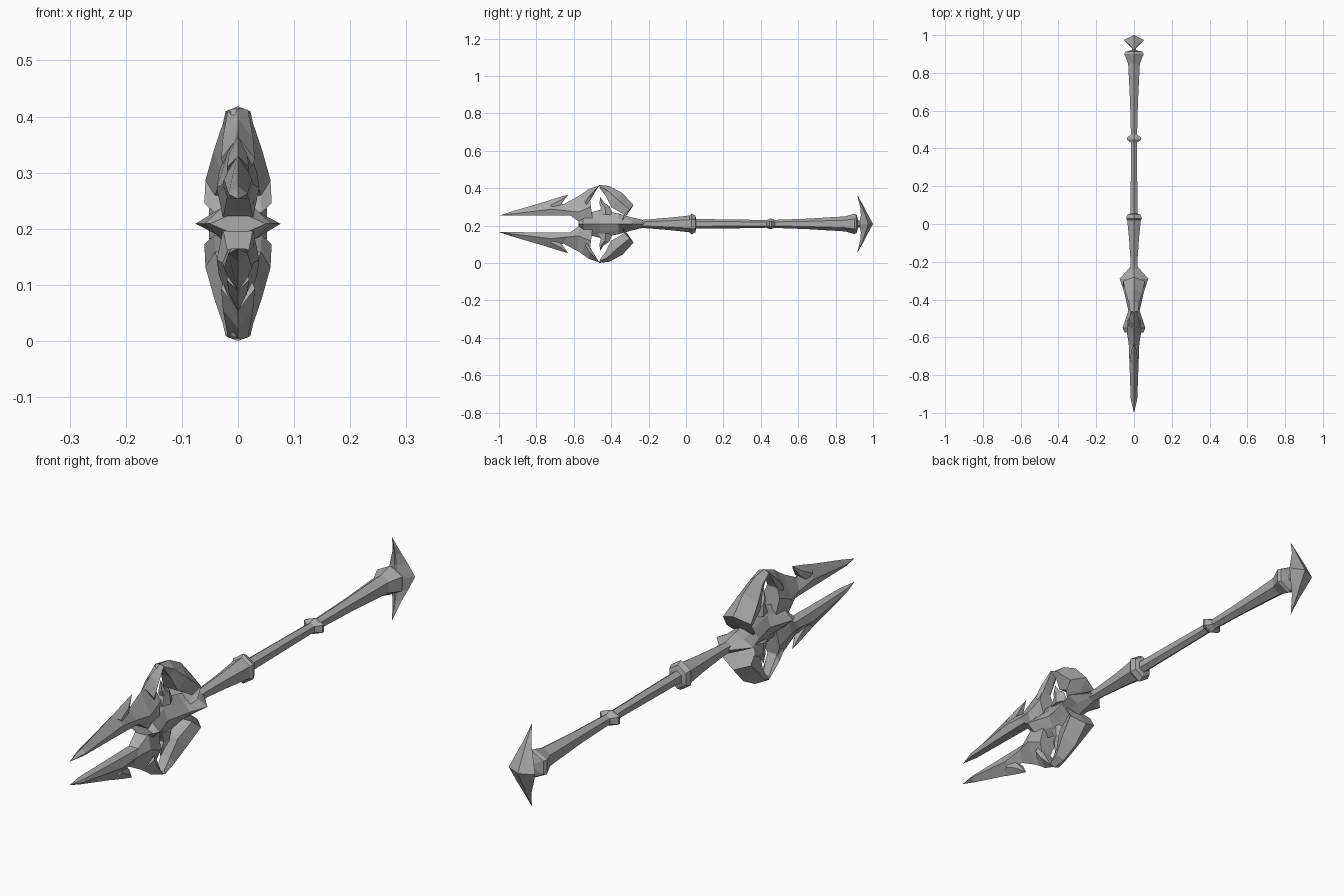
import bpy, bmesh

CZ = 0.209  # height of the long axis

cube = bpy.data.objects.get("Cube")
if cube:
    bpy.data.objects.remove(cube, do_unlink=True)

steel = bpy.data.materials.new("grey steel")
steel.use_nodes = True
steel.diffuse_color = (0.4, 0.4, 0.4, 1)
steel.node_tree.nodes["Principled BSDF"].inputs["Base Color"].default_value = (0.4, 0.4, 0.4, 1)


def loft(name, rings):
    """Skin a list of equal-length point rings and cap both ends."""
    bm = bmesh.new()
    rows = [[bm.verts.new(p) for p in ring] for ring in rings]
    n = len(rows[0])
    for a, b in zip(rows, rows[1:]):
        for i in range(n):
            j = (i + 1) % n
            bm.faces.new((a[i], a[j], b[j], b[i]))
    bm.faces.new(rows[0])
    bm.faces.new(rows[-1])
    bmesh.ops.remove_doubles(bm, verts=bm.verts, dist=0.0005)
    bmesh.ops.recalc_face_normals(bm, faces=bm.faces)
    mesh = bpy.data.meshes.new(name)
    bm.to_mesh(mesh)
    bm.free()
    mesh.materials.append(steel)
    obj = bpy.data.objects.new(name, mesh)
    bpy.context.collection.objects.link(obj)


HEX = [(0, 1), (1, .5), (1, -.5), (0, -1), (-1, -.5), (-1, .5)]
STAR = [(0, 1), (.5, .55), (1, 0), (.5, -.55), (0, -1), (-.5, -.55), (-1, 0), (-.5, .55)]


def spindle(name, section, stations):
    """Stations along the axis: y, half width, half height."""
    loft(name, [[(x * hx, y, CZ + z * hz) for x, z in section] for y, hx, hz in stations])


def blade_pair(name, stations, ridge=.6, inner=.7):
    """Stations: outer edge (y, z), inner edge (y, z), half width; z is above the axis."""
    for side, sign in (("upper", 1), ("lower", -1)):
        rings = []
        for oy, oz, iy, iz, w in stations:
            my, mz = oy + (iy - oy) * ridge, oz + (iz - oz) * ridge
            section = [(0, oy, oz), (w, my, mz), (w * inner, iy, iz),
                       (-w * inner, iy, iz), (-w, my, mz)]
            rings.append([(x, y, CZ + sign * z) for x, y, z in section])
        loft(side + "_" + name, rings)


# Handle with its collars
spindle("front_shaft", HEX, [(-.27, .018, .02), (-.2, .018, .024), (-.08, .026, .034),
                             (.02, .036, .045), (.03, .042, .056), (.05, .034, .045),
                             (.055, .018, .025)])
spindle("grip", HEX, [(.04, .019, .026), (.25, .017, .024), (.45, .016, .02)])
spindle("grip_ring", HEX, [(.43, .016, .02), (.447, .038, .028), (.456, .038, .028), (.475, .016, .02)])
spindle("rear_shaft", HEX, [(.46, .016, .021), (.65, .021, .028), (.85, .031, .04),
                            (.9, .052, .054), (.912, .046, .05), (.92, .012, .02), (.95, .01, .015)])

# Crescent pommel
blade_pair("pommel_horn", [(.915, .156, .915, .156, 0), (.95, .095, .932, .085, .018),
                           (.97, .055, .935, .045, .035), (1, 0, .925, 0, .055)], .35, .1)

# Head core with side ridges
spindle("head_core", STAR, [(-.225, .018, .02), (-.29, .076, .035), (-.36, .052, .055),
                            (-.46, .03, .075), (-.55, .06, .05), (-.575, .05, .02)])

# Long prongs, their barbs and rear horns
blade_pair("prong", [(-1, .044, -1, .044, 0), (-.93, .067, -.93, .044, .017),
                     (-.72, .128, -.72, .046, .025), (-.655, .105, -.62, .046, .028),
                     (-.58, .145, -.57, .01, .038), (-.52, .185, -.5, .03, .034)])
blade_pair("prong_barb", [(-.75, .12, -.7, .08, .02), (-.68, .142, -.665, .108, .016),
                          (-.63, .156, -.63, .156, 0)], .5, .8)
blade_pair("prong_horn", [(-.56, .155, -.525, .09, .03), (-.52, .187, -.51, .13, .027),
                          (-.46, .207, -.47, .2, .018)])

# Broad rear shells and inner hooks
blade_pair("rear_shell", [(-.465, .209, -.46, .19, .022), (-.41, .202, -.43, .15, .027),
                          (-.34, .165, -.4, .09, .043), (-.28, .1, -.33, .05, .058),
                          (-.315, .05, -.34, .02, .06)], .45, .7)
blade_pair("inner_hook", [(-.39, .05, -.47, .05, .022), (-.41, .095, -.455, .085, .018),
                          (-.44, .115, -.462, .105, .012), (-.46, .145, -.46, .145, 0)], .5, .6)
